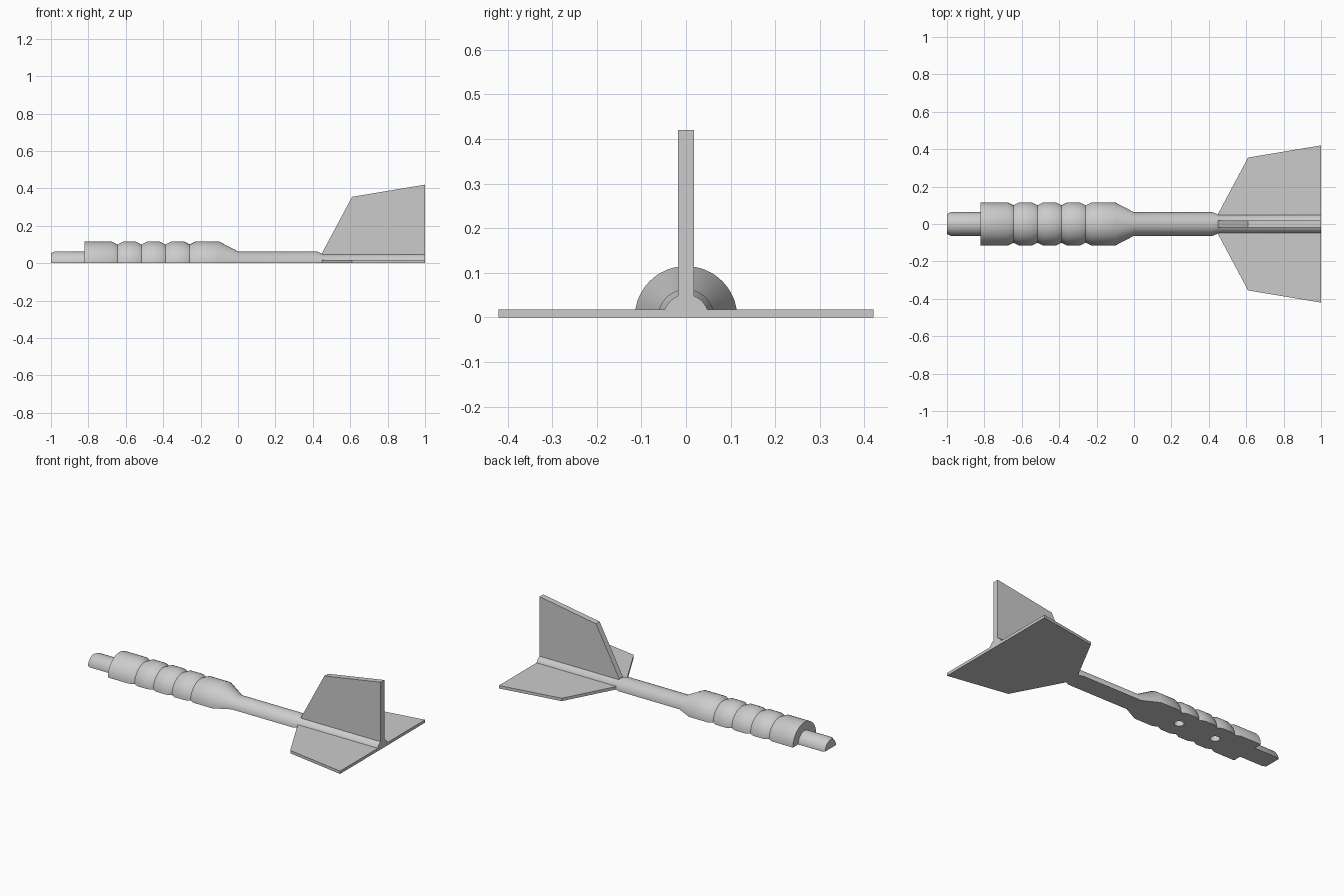
import bpy, bmesh, math

cube = bpy.data.objects.get("Cube")
if cube:
    bpy.data.objects.remove(cube, do_unlink=True)

# Single plain grey
grey = bpy.data.materials.new("plain grey")
grey.use_nodes = True
grey.diffuse_color = (0.6, 0.6, 0.6, 1)
grey.node_tree.nodes["Principled BSDF"].inputs["Base Color"].default_value = (0.6, 0.6, 0.6, 1)


def make_object(name, bm):
    bmesh.ops.recalc_face_normals(bm, faces=bm.faces)
    mesh = bpy.data.meshes.new(name)
    bm.to_mesh(mesh)
    bm.free()
    mesh.materials.append(grey)
    obj = bpy.data.objects.new(name, mesh)
    bpy.context.collection.objects.link(obj)
    return obj


def activate(obj):
    bpy.ops.object.select_all(action='DESELECT')
    obj.select_set(True)
    bpy.context.view_layer.objects.active = obj


def half_lathe(name, profile, steps=32):
    """Half-round solid along x with a flat underside."""
    bm = bmesh.new()
    rings = []
    for x, r in profile:
        angles = [math.pi * i / steps for i in range(steps + 1)]
        rings.append([bm.verts.new((x, r * math.cos(a), r * math.sin(a))) for a in angles])
    for a, b in zip(rings, rings[1:]):
        for i in range(steps):
            bm.faces.new((a[i], a[i + 1], b[i + 1], b[i]))
        bm.faces.new((a[0], b[0], b[-1], a[-1]))
    bm.faces.new(rings[0])
    bm.faces.new(rings[-1])
    return make_object(name, bm)


def plate(name, outline, thickness):
    """Extrude an outline of 3D points by a thickness vector."""
    bm = bmesh.new()
    face = bm.faces.new([bm.verts.new(p) for p in outline])
    out = bmesh.ops.extrude_face_region(bm, geom=[face])
    verts = [v for v in out["geom"] if isinstance(v, bmesh.types.BMVert)]
    bmesh.ops.translate(bm, verts=verts, vec=thickness)
    return make_object(name, bm)


# Body: tip, ribbed grip, taper, shaft and thin tail
BIG, GROOVE, ROD, TAIL = 0.115, 0.1, 0.063, 0.051
profile = [(-1, 0.053), (-0.98, ROD), (-0.82, ROD), (-0.82, BIG)]
for i in range(4):
    x = -0.645 + 0.129 * i
    profile += [(x - 0.03, BIG), (x, GROOVE), (x + 0.03, BIG)]
profile += [(-0.1, BIG), (0, ROD), (0.42, ROD), (0.45, TAIL), (1, TAIL)]
body = half_lathe("dart_body", profile)

# Two round sockets in the flat underside of the grip
for x in (-0.585, -0.325):
    bm = bmesh.new()
    bmesh.ops.create_cone(bm, cap_ends=True, segments=24, radius1=0.028, radius2=0.028, depth=0.12)
    bmesh.ops.translate(bm, verts=bm.verts, vec=(x, 0, 0))
    cutter = make_object("socket_cutter", bm)
    cutter.hide_render = True
    mod = body.modifiers.new("socket", 'BOOLEAN')
    mod.operation = 'DIFFERENCE'
    mod.solver = 'EXACT'
    mod.object = cutter
    activate(body)
    bpy.ops.object.modifier_apply(modifier=mod.name)
    bpy.data.objects.remove(cutter, do_unlink=True)

activate(body)
bpy.ops.object.shade_smooth_by_angle(angle=math.radians(32))

# Flights: one upright fin and one flat pair
edge = [(0.45, 0.055), (0.61, 0.355), (1, 0.42)]
upright = [(0.45, 0)] + edge + [(1, 0)]
plate("upright_fin", [(x, -0.018, h) for x, h in upright], (0, 0.036, 0))
pair = edge + [(x, -h) for x, h in reversed(edge)]
plate("side_fins", [(x, y, 0) for x, y in pair], (0, 0, 0.018))
